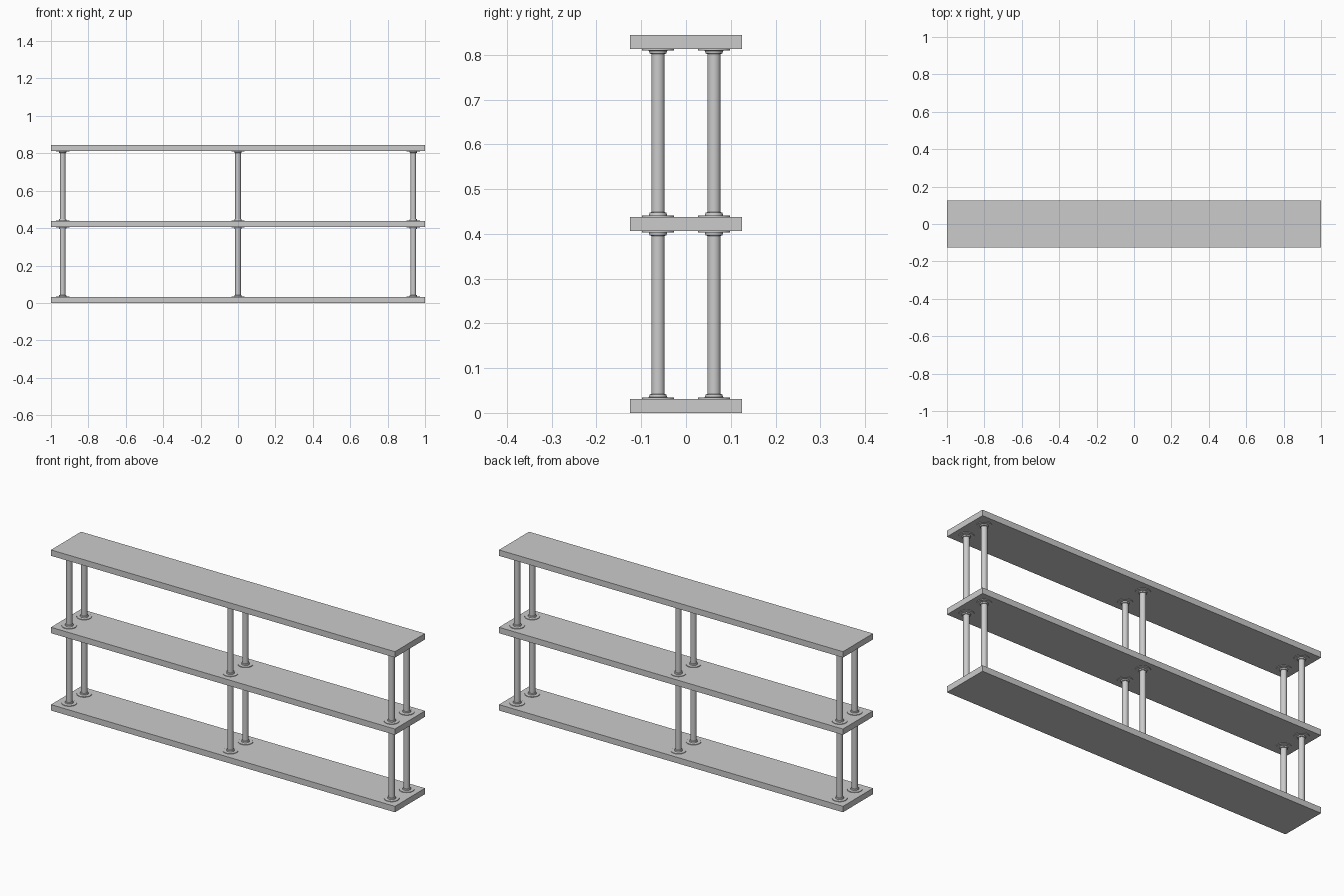
import bpy, bmesh, math

if "Cube" in bpy.data.objects:
    bpy.data.objects.remove(bpy.data.objects["Cube"])

T = 0.031          # shelf thickness
PITCH = 0.4065     # shelf spacing
GAP = PITCH - T
SEG = 32


def finish(name, bm):
    bmesh.ops.recalc_face_normals(bm, faces=bm.faces)
    me = bpy.data.meshes.new(name)
    bm.to_mesh(me)
    bm.free()
    ob = bpy.data.objects.new(name, me)
    bpy.context.collection.objects.link(ob)
    return ob


def shelf(name, z):
    bm = bmesh.new()
    bmesh.ops.create_cube(bm, size=1)
    for v in bm.verts:
        v.co = (v.co.x * 2, v.co.y * 0.25, z + (v.co.z + 0.5) * T)
    return finish(name, bm)


def post(name, x, y, z):
    # lathed pipe with a thin flange and collar at each end
    half = [(0, 0), (0.036, 0), (0.036, 0.003), (0.020, 0.004),
            (0.019, 0.010), (0.015, 0.011)]
    profile = half + [(r, GAP - h) for r, h in reversed(half)]
    bm = bmesh.new()
    vs = [bm.verts.new((r, 0, h)) for r, h in profile]
    es = [bm.edges.new(p) for p in zip(vs, vs[1:])]
    bmesh.ops.spin(bm, geom=vs + es, cent=(0, 0, 0), axis=(0, 0, 1),
                   angle=math.tau, steps=SEG, use_duplicate=False)
    bmesh.ops.remove_doubles(bm, verts=bm.verts, dist=1e-5)
    ob = finish(name, bm)
    ob.location = (x, y, z)
    bpy.ops.object.select_all(action='DESELECT')
    ob.select_set(True)
    bpy.context.view_layer.objects.active = ob
    bpy.ops.object.shade_smooth_by_angle(angle=math.radians(30))


# three boards
for i, n in enumerate(("bottom", "middle", "top")):
    shelf(n + "_shelf", i * PITCH)

# six posts on each of two levels
for level, z in (("lower", T), ("upper", PITCH + T)):
    for side, x in (("left", -0.9375), ("centre", 0), ("right", 0.9375)):
        for face, y in (("front", -0.0625), ("back", 0.0625)):
            post(f"{level}_{side}_{face}_post", x, y, z)
